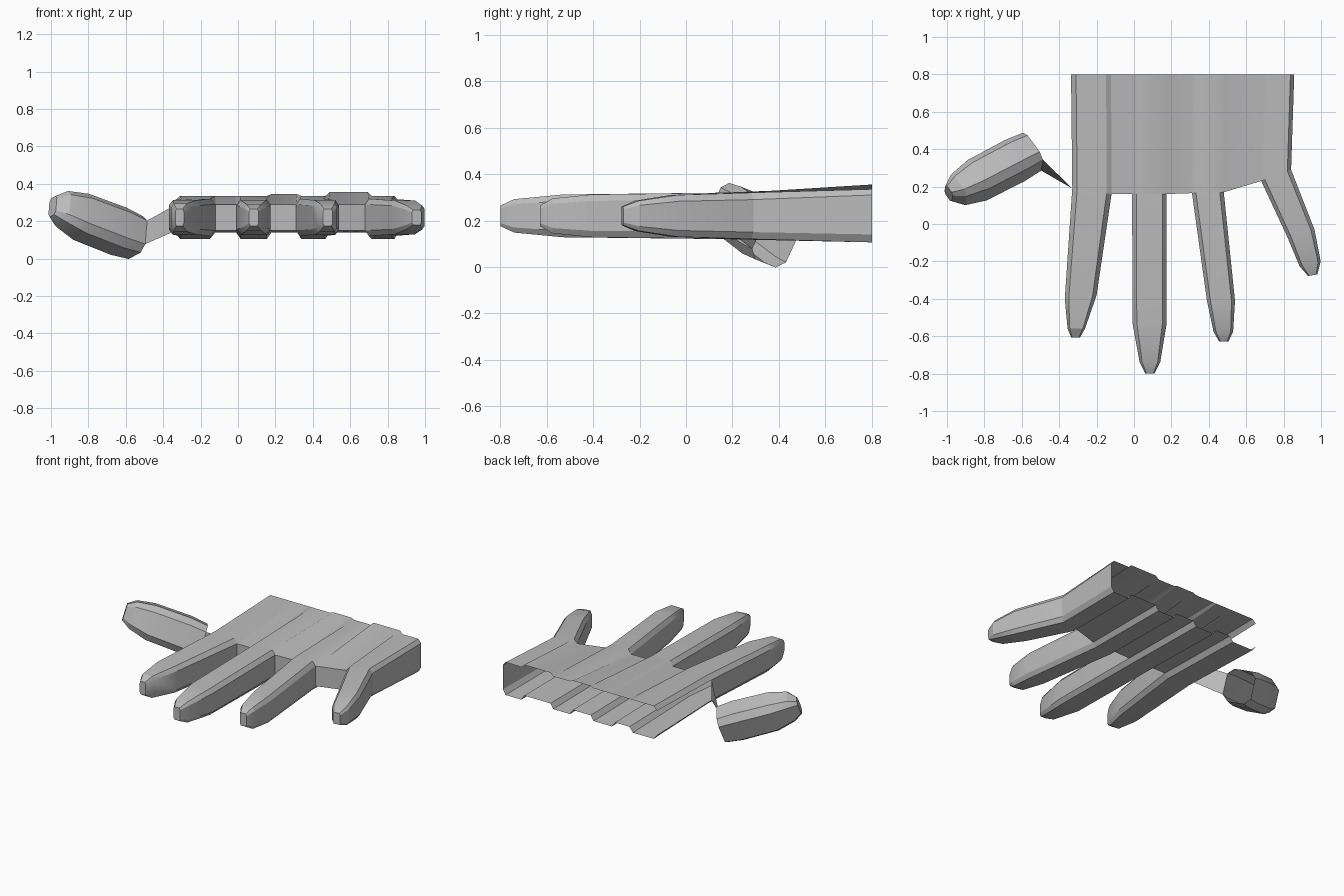
import bpy, math
from mathutils import Vector

cube = bpy.data.objects.get("Cube")
if cube:
    bpy.data.objects.remove(cube)

grey = bpy.data.materials.new("light grey")
grey.use_nodes = True
grey.diffuse_color = (0.5, 0.5, 0.5, 1)
grey.node_tree.nodes["Principled BSDF"].inputs["Base Color"].default_value = (0.5, 0.5, 0.5, 1)

Z = Vector((0, 0, 1))
MID = 0.22      # height of the hand's middle plane
BACK = 0.8      # open wrist edge


def make(name, verts, faces):
    mesh = bpy.data.meshes.new(name)
    mesh.from_pydata(verts, [], faces)
    mesh.materials.append(grey)
    obj = bpy.data.objects.new(name, mesh)
    bpy.context.collection.objects.link(obj)
    bpy.ops.object.select_all(action='DESELECT')
    obj.select_set(True)
    bpy.context.view_layer.objects.active = obj
    bpy.ops.object.mode_set(mode='EDIT')
    bpy.ops.mesh.select_all(action='SELECT')
    bpy.ops.mesh.normals_make_consistent(inside=False)
    bpy.ops.object.mode_set(mode='OBJECT')
    bpy.ops.object.shade_smooth_by_angle(angle=math.radians(25))
    return obj


def octagon(centre, u, v, cu=0.75, cv=0.7):
    """Chamfered rectangle; u and v are the half-width vectors."""
    corners = [(-1, -cv), (-cu, -1), (cu, -1), (1, -cv),
               (1, cv), (cu, 1), (-cu, 1), (-1, cv)]
    return [centre + u * a + v * b for a, b in corners]


def loft(name, rings):
    """Tube through the rings: open at the root, capped at the tip."""
    n = len(rings[0])
    faces = [(k * n + i, k * n + (i + 1) % n, (k + 1) * n + (i + 1) % n, (k + 1) * n + i)
             for k in range(len(rings) - 1) for i in range(n)]
    last = (len(rings) - 1) * n
    faces.append(tuple(range(last, last + n)))
    return make(name, [p for r in rings for p in r], faces)


# Fingers: outline pairs (x, y, x, y) and half thickness, root to tip
fingers = {
    "index_finger": [(-.33, .19, -.12, .16, .1), (-.37, -.4, -.2, -.38, .092),
                     (-.355, -.56, -.262, -.56, .075), (-.335, -.608, -.29, -.608, .045)],
    "middle_finger": [(-.01, .16, .175, .16, .1), (-.008, -.53, .175, -.53, .092),
                      (.03, -.74, .14, -.74, .072), (.06, -.798, .11, -.798, .045)],
    "ring_finger": [(.31, .165, .48, .17, .1), (.39, -.41, .54, -.41, .092),
                    (.425, -.575, .53, -.575, .075), (.455, -.628, .505, -.628, .045)],
    "little_finger": [(.68, .23, .84, .29, .1), (.82, -.07, .965, -.03, .09),
                      (.885, -.225, .998, -.2, .065), (.93, -.278, .98, -.27, .04)],
}
roots = []
for name, rows in fingers.items():
    rings = []
    for lx, ly, rx, ry, half in rows:
        l, r = Vector((lx, ly, MID)), Vector((rx, ry, MID))
        rings.append(octagon((l + r) / 2, (r - l) / 2, Z * half))
    roots.append(rings[0])
    loft(name, rings)

# Palm: ridged top and bottom sheets running from finger roots to the open wrist
gap_top = [.31, .335, .345, .355, .31]
verts, faces = [], []


def sheet(order, ridge, gaps):
    start = len(verts)
    for f, root in enumerate(roots):
        heights = [gaps[f], ridge, ridge, gaps[f + 1]]
        for i, z in zip(order, heights):
            p = root[i]
            verts.append(p)
            verts.append(Vector((p.x * 1.02, BACK, z)))
    count = (len(verts) - start) // 2
    for i in range(count - 1):
        a = start + 2 * i
        faces.append((a, a + 1, a + 3, a + 2))
    return start, count


top, count = sheet((7, 6, 5, 4), .335, gap_top)
bottom, count = sheet((0, 1, 2, 3), .106, [.14] * 5)
# Webs between neighbouring fingers, then the outer side wall
for f in range(len(roots) - 1):
    a, b = 2 * (4 * f + 3), 2 * (4 * f + 4)
    faces.append((top + a, top + b, bottom + b, bottom + a))
e = 2 * (count - 1)
faces.append((top + e, top + e + 1, bottom + e + 1, bottom + e))
make("palm", verts, faces)

# Thumb: tilted tube, open at its root
d = Vector((-.82, -.49, .29)).normalized()
u = Vector((-.576, .758, -.303))
u = (u - d * u.dot(d)).normalized()
v = u.cross(d)
rings = []
for along, across, up, wide, thick in [(.29, .57, .223, .095, .106), (.4, .575, .228, .102, .118),
                                       (.64, .585, .24, .1, .115), (.76, .59, .25, .075, .09),
                                       (.815, .6, .25, .035, .055)]:
    rings.append(octagon(d * along + u * across + v * up, u * wide, v * thick, .6, .65))
loft("thumb", rings)

# Thin web joining the thumb to the index finger root
make("thumb_web", [roots[0][0], roots[0][7], rings[0][7], rings[0][0]], [(0, 1, 2, 3)])
